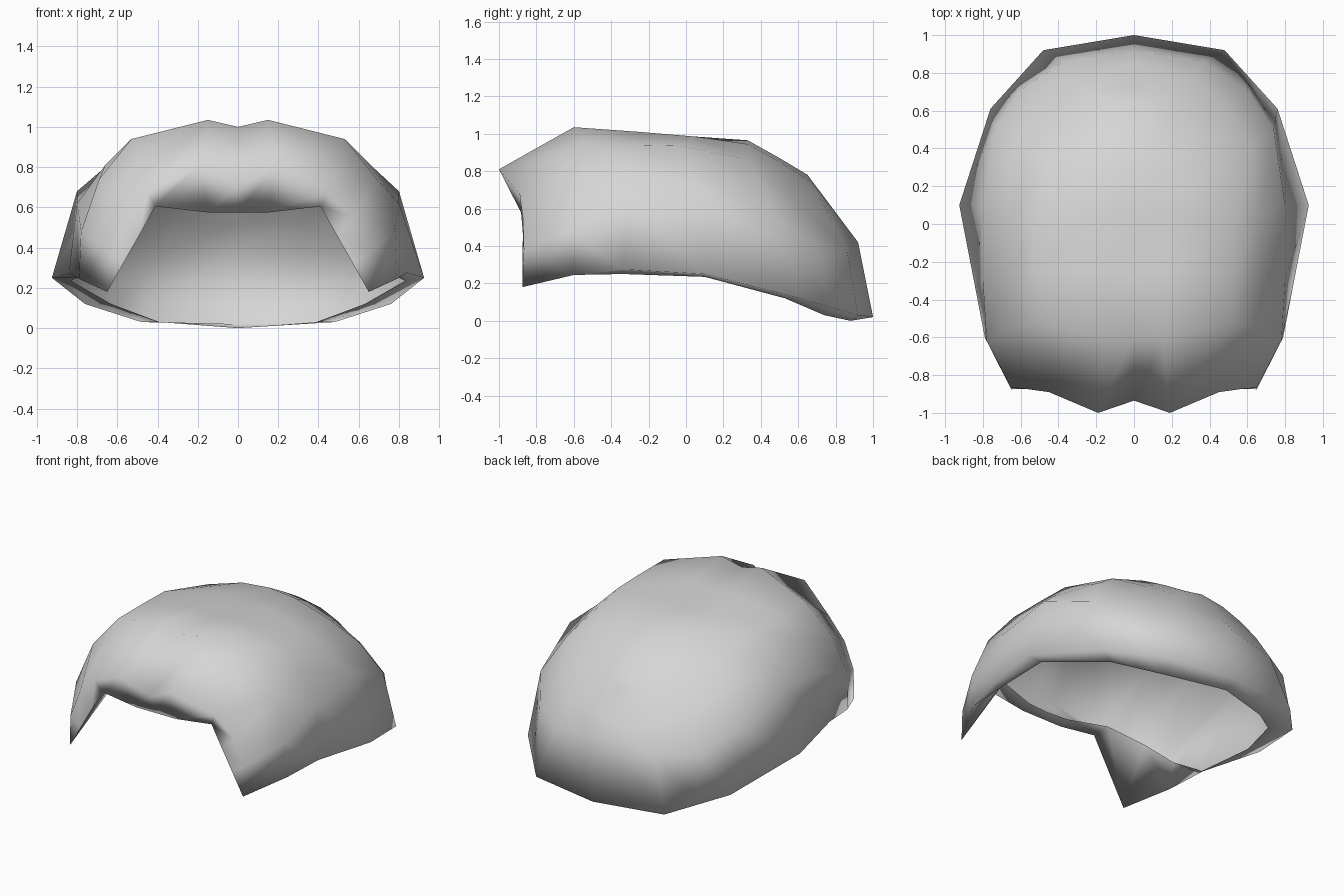
import bpy
import bmesh

cube = bpy.data.objects.get("Cube")
if cube:
    bpy.data.objects.remove(cube, do_unlink=True)

# One plain grey material
grey = bpy.data.materials.new("light_grey")
grey.use_nodes = True
grey.diffuse_color = (0.67, 0.67, 0.67, 1)
grey.node_tree.nodes["Principled BSDF"].inputs["Base Color"].default_value = (0.67, 0.67, 0.67, 1)

# Half cross-sections, each running from the centre line down to the rim
opening = [(0, -0.88, 0.575), (0.15, -0.88, 0.575), (0.41, -0.87, 0.605),
           (0.49, -0.872, 0.463), (0.57, -0.8735, 0.322), (0.65, -0.875, 0.18)]
brow = [(0, -0.935, 0.71), (0.19, -1.0, 0.81), (0.45, -0.89, 0.68),
        (0.58, -0.872, 0.55), (0.65, -0.867, 0.38), (0.65, -0.875, 0.18)]
crown = [
    [(0, -0.6, 1.0), (0.15, -0.6, 1.035), (0.53, -0.52, 0.94),
     (0.69, -0.57, 0.74), (0.78, -0.62, 0.48), (0.79, -0.6, 0.245)],
    [(0, -0.25, 0.985), (0.15, -0.25, 1.01), (0.53, -0.25, 0.94),
     (0.66, -0.27, 0.81), (0.8, -0.3, 0.62), (0.84, -0.34, 0.275)],
    [(0, 0.05, 0.96), (0.17, 0.05, 0.985), (0.53, -0.03, 0.935),
     (0.66, 0.03, 0.8), (0.8, 0.1, 0.68), (0.925, 0.1, 0.25)],
    [(0, 0.33, 0.965), (0.2, 0.33, 0.945), (0.46, 0.34, 0.86),
     (0.62, 0.4, 0.74), (0.74, 0.5, 0.52), (0.76, 0.61, 0.12)],
    [(0, 0.5, 0.87), (0.17, 0.5, 0.85), (0.36, 0.53, 0.76),
     (0.5, 0.6, 0.62), (0.6, 0.71, 0.4), (0.62, 0.765, 0.075)],
    [(0, 0.65, 0.78), (0.15, 0.67, 0.74), (0.25, 0.71, 0.66),
     (0.32, 0.78, 0.54), (0.37, 0.86, 0.38), (0.48, 0.92, 0.03)],
    [(0, 0.65, 0.78), (0, 0.72, 0.687), (0, 0.785, 0.6),
     (0, 0.85, 0.513), (0, 0.92, 0.42), (0, 1.0, 0.02)],
]
sections = [opening, brow] + crown

# Outer and inner edges of the folded rim, from the fringe to the nape
outer_rim = opening[:3] + [s[-1] for s in sections[1:]]
inner_rim = [(0, -0.83, 0.6), (0.15, -0.82, 0.6), (0.41, -0.74, 0.61), (0.57, -0.58, 0.47),
             (0.7, -0.46, 0.34), (0.8, -0.34, 0.25), (0.83, 0.1, 0.235), (0.63, 0.53, 0.12),
             (0.51, 0.635, 0.075), (0.39, 0.74, 0.03), (0, 0.88, 0)]

bm = bmesh.new()


def add_face(points):
    """Add a face on both sides, dropping repeated corners."""
    corners = list(dict.fromkeys(points))
    if len(corners) > 2:
        for side in (1, -1):
            bm.faces.new([bm.verts.new((side * x, y, z)) for x, y, z in corners[::side]])


# Outer shell, lofted front to back
for a, b in zip(sections, sections[1:]):
    for i in range(len(a) - 1):
        add_face([a[i], a[i + 1], b[i + 1], b[i]])

# Rim strip turned inward under the shell
for i in range(len(outer_rim) - 1):
    add_face([outer_rim[i], inner_rim[i], inner_rim[i + 1], outer_rim[i + 1]])

bmesh.ops.remove_doubles(bm, verts=bm.verts[:], dist=0.0005)
for face in bm.faces:
    face.smooth = True

mesh = bpy.data.meshes.new("hair_shell")
bm.to_mesh(mesh)
bm.free()
mesh.materials.append(grey)
shell = bpy.data.objects.new("hair_shell", mesh)
bpy.context.collection.objects.link(shell)
